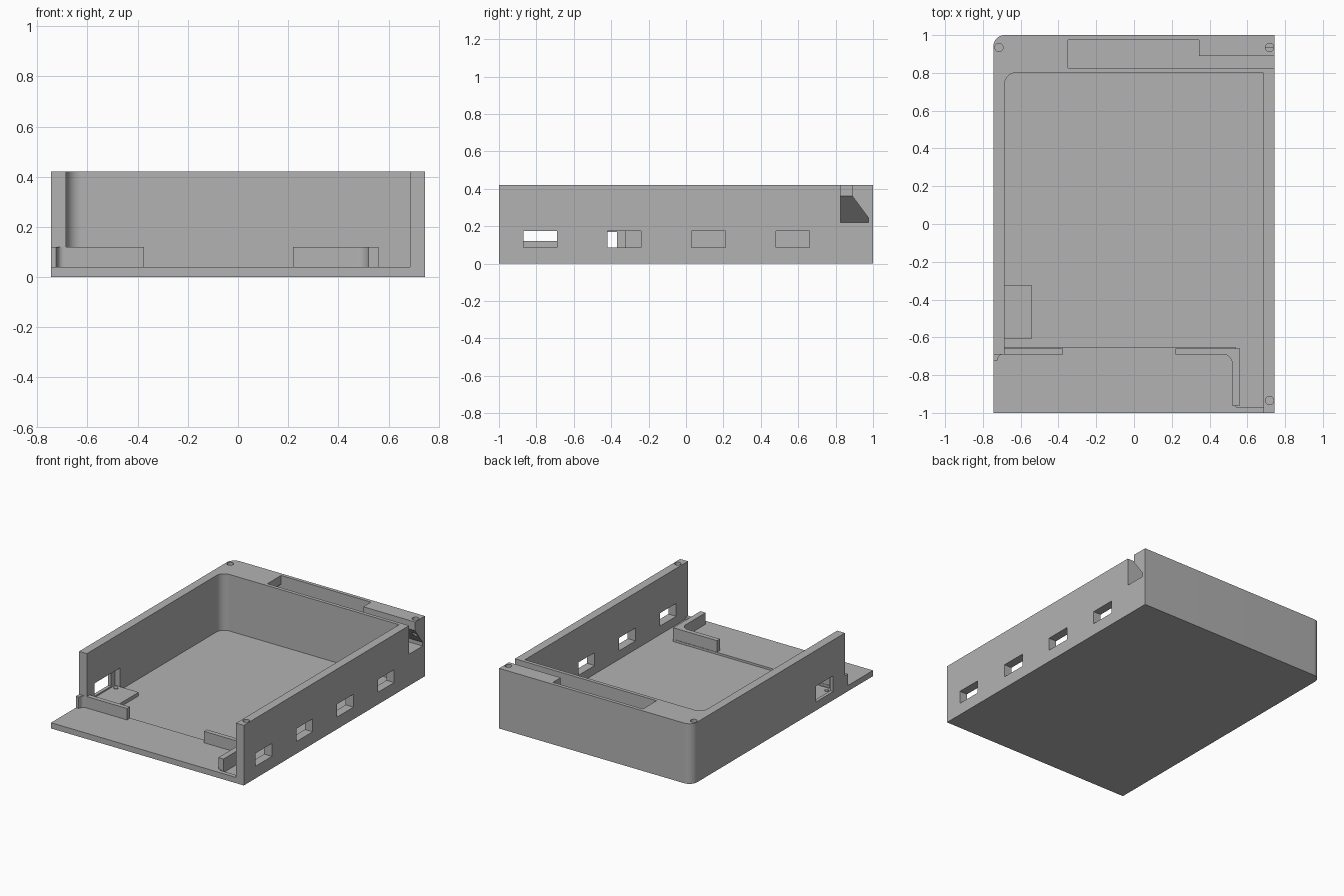
import bpy
import bmesh
from math import sin, cos, pi, radians
from mathutils import Vector

default = bpy.data.objects.get("Cube")
if default:
    bpy.data.objects.remove(default, do_unlink=True)

grey = bpy.data.materials.new("plain_grey")
grey.use_nodes = True
colour = (0.45, 0.45, 0.45, 1)
grey.diffuse_color = colour
grey.node_tree.nodes["Principled BSDF"].inputs["Base Color"].default_value = colour


def prism(name, points, low, high, axis="z"):
    """Extrude a flat outline along one axis."""
    place = {"x": lambda a, b, c: (c, a, b),
             "y": lambda a, b, c: (a, c, b),
             "z": lambda a, b, c: (a, b, c)}[axis]
    bm = bmesh.new()
    face = bm.faces.new([bm.verts.new(place(a, b, low)) for a, b in points])
    ext = bmesh.ops.extrude_face_region(bm, geom=[face])
    verts = [e for e in ext["geom"] if isinstance(e, bmesh.types.BMVert)]
    bmesh.ops.translate(bm, verts=verts, vec=Vector(place(0, 0, high - low)))
    bmesh.ops.recalc_face_normals(bm, faces=bm.faces[:])
    mesh = bpy.data.meshes.new(name)
    bm.to_mesh(mesh)
    bm.free()
    mesh.materials.append(grey)
    obj = bpy.data.objects.new(name, mesh)
    bpy.context.collection.objects.link(obj)
    return obj


def rect(x0, x1, y0, y1):
    return [(x0, y0), (x1, y0), (x1, y1), (x0, y1)]


def arc(cx, cy, r, start, end, steps=10):
    angles = [radians(start + (end - start) * i / steps) for i in range(steps + 1)]
    return [(cx + r * cos(a), cy + r * sin(a)) for a in angles]


def cut(target, cutter):
    mod = target.modifiers.new("cut", "BOOLEAN")
    mod.operation = "DIFFERENCE"
    mod.solver = "EXACT"
    mod.object = cutter
    bpy.context.view_layer.objects.active = target
    bpy.ops.object.modifier_apply(modifier=mod.name)
    bpy.data.objects.remove(cutter, do_unlink=True)


W, L, H, IN, FLOOR, SUNK = 0.745, 1.0, 0.42, 0.685, 0.04, 0.025

# Tray body with one rounded rear corner
tray = prism("tray_body", [(-W, -L), (W, -L), (W, L)] + arc(-W + .06, L - .06, .06, 90, 180), 0, H)
inner_corner = arc(-IN + .06, .74, .06, 90, 180)

# Open interior, shortened left wall and shallow sunken floor
cut(tray, prism("interior", [(-IN, -1.1), (IN, -1.1), (IN, .8)] + inner_corner, FLOOR, .6))
cut(tray, prism("front_gap", rect(-.9, -.6, -1.1, -.69), FLOOR, .6))
cut(tray, prism("sunken_floor", [(-IN, -.655), (.54, -.655), (.54, -.97), (IN, -.97),
                                 (IN, .8)] + inner_corner, SUNK, .1))

# Row of windows in the right-hand side wall
for i in range(4):
    y = -.87 + i * .45
    cut(tray, prism("window", rect(y, y + .18, .085, .175), .62, .8, "x"))

# Port opening in the other wall, wider on the inside
cut(tray, prism("port_recess", rect(-.605, -.325, .05, .18), -.722, -.62, "x"))
cut(tray, prism("port_opening", rect(-.56, -.37, .06, .17), -.8, -.7, "x"))

# Rear pocket, its undercut end and the side channel beneath a sloping lip
cut(tray, prism("pocket", rect(-.35, .345, .825, .975), .22, .6))
cut(tray, prism("channel", [(.825, .22), (.975, .22), (.975, .245), (.89, .36),
                            (.89, .6), (.825, .6)], .3, .8, "x"))
cut(tray, prism("undercut", [(-.3, .36), (-.35, .36), (-.5, .22), (-.3, .22)], .825, .975, "y"))

# Screw holes in the rim
for x, y in ((-.715, .935), (.718, .935), (.718, -.935)):
    cut(tray, prism("screw_hole", arc(x, y, .022, 0, 345, 23), .3, .6))

# Port platform with two small locating pegs
prism("port_platform", rect(-.722, -.54, -.605, -.325), SUNK - .005, .05)
for y in (-.36, -.565):
    prism("locating_peg", arc(-.692, y, .014, 0, 345, 23), .04, .056)

# Left guide rail and small hooked stub at the wall end
prism("left_rail", rect(-IN - .01, -.375, -.69, -.658), SUNK, .12)
stub = prism("wall_stub", [(-W, -.685), (-W, -.725), (-.725, -.725)]
             + arc(-.695, -.715, .025, 180, 90, 6) + [(-.695, -.685)], FLOOR - .005, .12)

# Right guide rail, bent towards the front
bracket = prism("right_bent_rail", [(.22, -.69)] + arc(.47, -.74, .05, 90, 0)
                + [(.52, -.96), (.56, -.96), (.56, -.658), (.22, -.658)], SUNK, .12)

# Smooth rounded corners, keep edges sharp
bpy.ops.object.select_all(action="DESELECT")
for obj in (tray, stub, bracket):
    obj.select_set(True)
bpy.context.view_layer.objects.active = tray
bpy.ops.object.shade_smooth_by_angle(angle=pi / 6)
